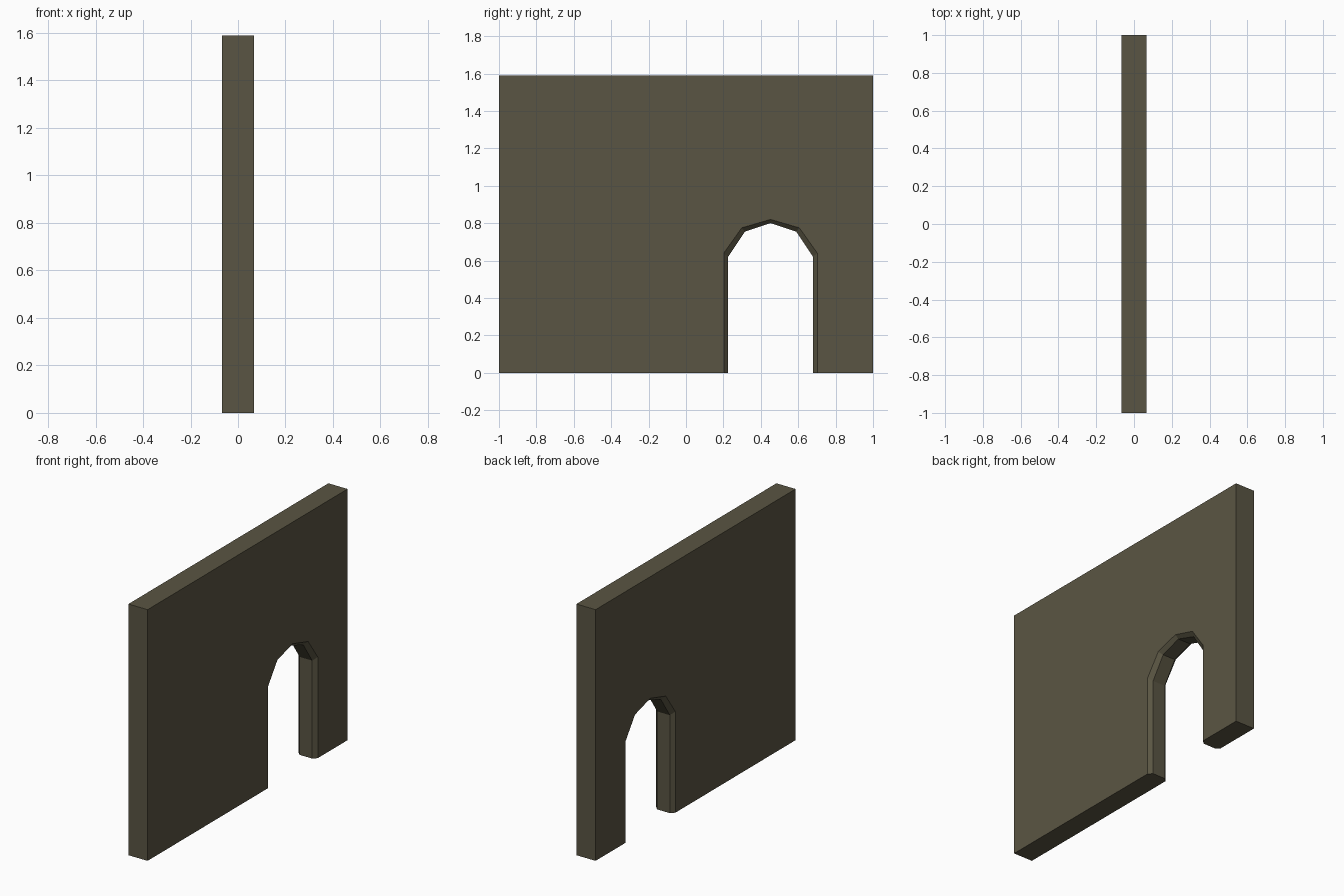
import bpy, bmesh

if "Cube" in bpy.data.objects:
    bpy.data.objects.remove(bpy.data.objects["Cube"])

T, C, H = 0.067, 0.023, 1.59      # half thickness, chamfer depth, wall height
MID = 0.452                       # centre line of the doorway

# One flat stone colour
stone = bpy.data.materials.new("dark olive stone")
stone.diffuse_color = (0.102, 0.091, 0.056, 1)
stone.use_nodes = True
stone.node_tree.nodes["Principled BSDF"].inputs["Base Color"].default_value = stone.diffuse_color


def arch(half):
    """Mirror half an arch (offset, height) into a full outline, low y to high y."""
    return [(MID - d, z) for d, z in half] + [(MID + d, z) for d, z in half[-2::-1]]


outer = arch([(0.25, 0), (0.25, 0.64), (0.154, 0.775), (0, 0.82)])
inner = arch([(0.227, 0), (0.227, 0.62), (0.137, 0.755), (0, 0.80)])

bm = bmesh.new()

# Doorway outlines at each depth: wide at the faces, narrow in the middle
rings = [[bm.verts.new((x, y, z)) for y, z in outline]
         for x, outline in ((-T, outer), (-T + C, inner), (T - C, inner), (T, outer))]
# Outer wall corners on both sides
corners = [[bm.verts.new((x, y, z)) for y, z in ((1, 0), (1, H), (-1, H), (-1, 0))]
           for x in (-T, T)]

# Large wall faces with the arched notch
bm.faces.new(rings[0] + corners[0])
bm.faces.new(rings[3] + corners[1])

# Chamfers and inside of the doorway
for a, b in zip(rings, rings[1:]):
    for i in range(len(a) - 1):
        bm.faces.new((a[i], a[i + 1], b[i + 1], b[i]))

# Wall ends and top
p, q = corners
for i in range(3):
    bm.faces.new((p[i], p[i + 1], q[i + 1], q[i]))

# Undersides on each side of the doorway
for end, corner in ((0, 3), (-1, 0)):
    bm.faces.new([r[end] for r in rings] + [q[corner], p[corner]])

bmesh.ops.recalc_face_normals(bm, faces=bm.faces)
mesh = bpy.data.meshes.new("arched_wall")
bm.to_mesh(mesh)
bm.free()
mesh.materials.append(stone)
wall = bpy.data.objects.new("arched_wall", mesh)
bpy.context.collection.objects.link(wall)
